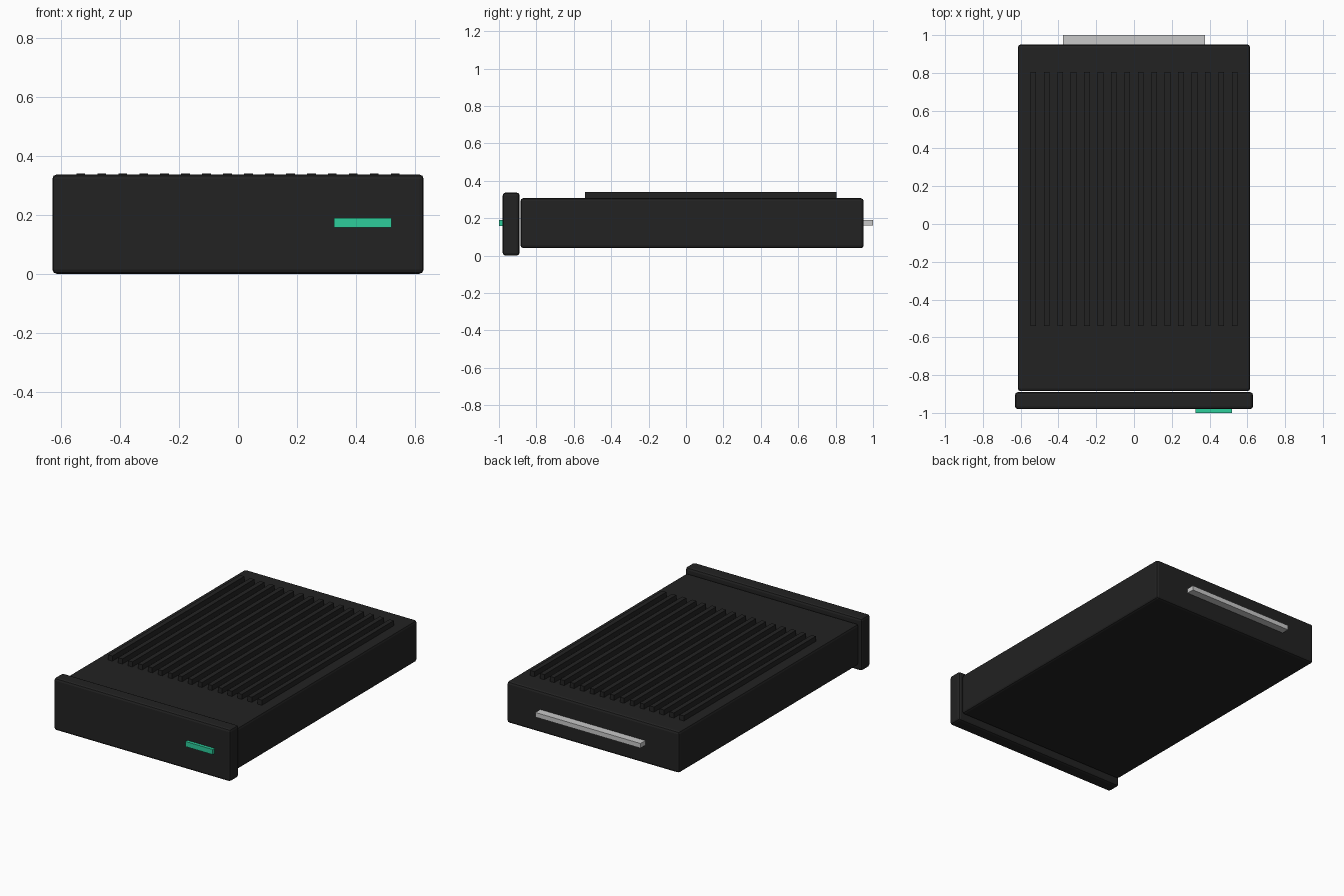
import bpy
from mathutils import Vector

cube = bpy.data.objects.get("Cube")
if cube:
    bpy.data.objects.remove(cube, do_unlink=True)


def make_material(name, rgb):
    mat = bpy.data.materials.new(name)
    mat.use_nodes = True
    mat.diffuse_color = (*rgb, 1)
    mat.node_tree.nodes["Principled BSDF"].inputs["Base Color"].default_value = (*rgb, 1)
    return mat


black = make_material("matte black", (0.016, 0.016, 0.016))
green = make_material("indicator green", (0.027, 0.61, 0.33))
silver = make_material("connector silver", (0.58, 0.58, 0.58))


def box(name, low, high, mat, bevel=0.0):
    """Box between two corners, with optional bevelled edges."""
    low, high = Vector(low), Vector(high)
    bpy.ops.mesh.primitive_cube_add(size=1, location=(low + high) / 2)
    obj = bpy.context.object
    obj.name = name
    obj.scale = high - low
    bpy.ops.object.transform_apply(location=False, rotation=False, scale=True)
    obj.data.materials.append(mat)
    if bevel:
        mod = obj.modifiers.new("Bevel", "BEVEL")
        mod.width = bevel
        mod.segments = 2
    return obj


# Main case and the larger front panel
box("case", (-0.615, -0.885, 0.04), (0.615, 0.95, 0.307), black, 0.015)
box("front_panel", (-0.63, -0.98, 0), (0.63, -0.89, 0.337), black, 0.015)

# Cooling fins along the top
FIN_COUNT = 16
SPACING = 0.0711
for i in range(FIN_COUNT):
    x = (i - (FIN_COUNT - 1) / 2) * SPACING
    box(f"cooling_fin_{i + 1}", (x - 0.015, -0.54, 0.29), (x + 0.015, 0.805, 0.34), black)

# Front indicator light and rear connector
box("indicator_light", (0.325, -1, 0.157), (0.52, -0.97, 0.19), green)
box("rear_connector", (-0.375, 0.93, 0.16), (0.375, 1, 0.19), silver)
